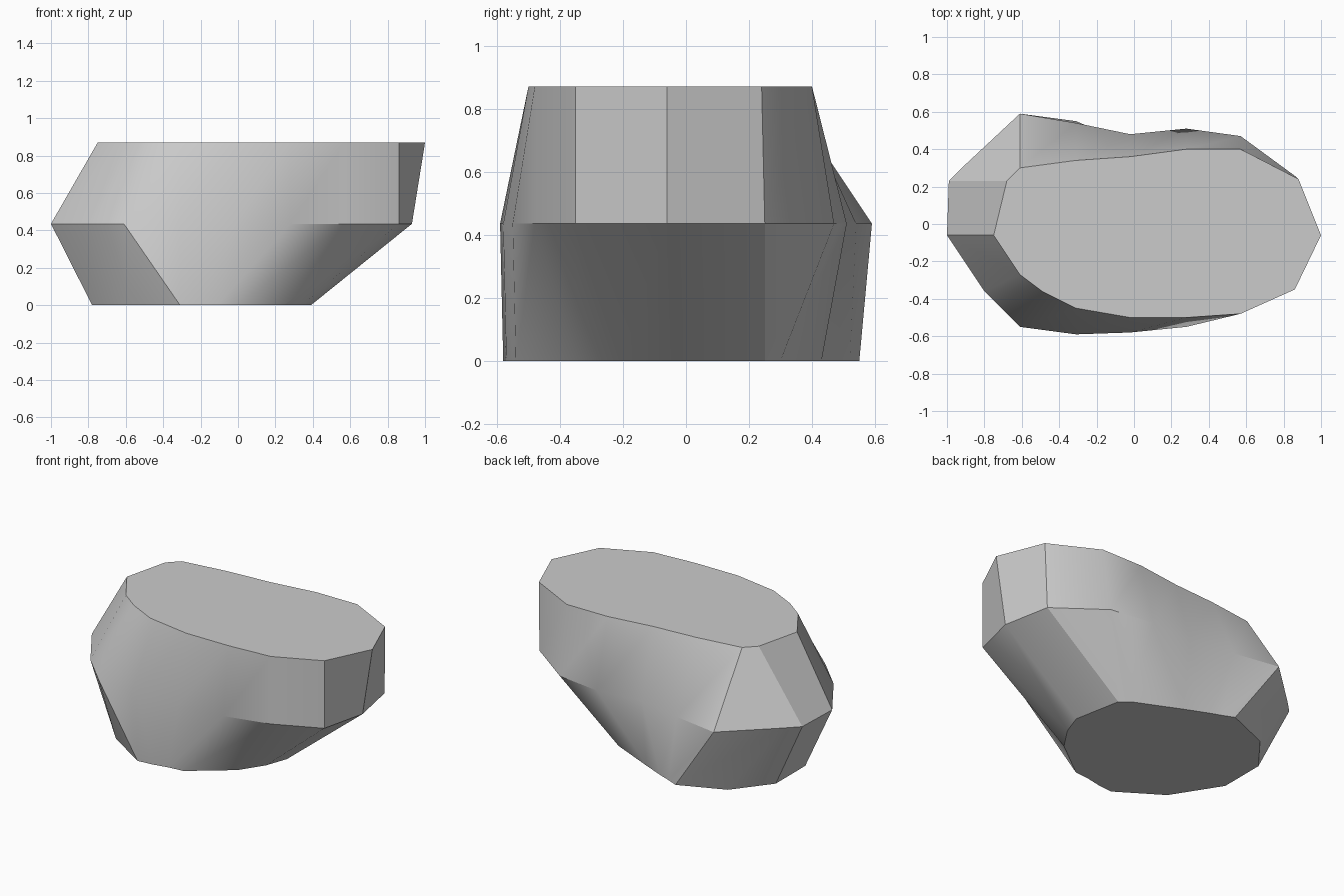
import bpy
import bmesh
import math

cube = bpy.data.objects.get("Cube")
if cube:
    bpy.data.objects.remove(cube, do_unlink=True)


def flat_material(name, colour):
    material = bpy.data.materials.new(name)
    material.use_nodes = True
    material.diffuse_color = colour
    shader = next(n for n in material.node_tree.nodes if n.type == 'BSDF_PRINCIPLED')
    shader.inputs["Base Color"].default_value = colour
    shader.inputs["Roughness"].default_value = 1
    return material


def loft(name, sections, material, sharp_angle):
    """Join matching outlines, given from low to high, into a closed solid."""
    bm = bmesh.new()
    rings = [[bm.verts.new((x, y, height)) for x, y in outline]
             for height, outline in sections]
    for lower, upper in zip(rings, rings[1:]):
        count = len(lower)
        for i in range(count):
            following = (i + 1) % count
            bm.faces.new((lower[i], lower[following], upper[following], upper[i]))
    bm.faces.new(list(reversed(rings[0])))
    bm.faces.new(rings[-1])
    bmesh.ops.recalc_face_normals(bm, faces=bm.faces)
    mesh = bpy.data.meshes.new(name)
    bm.to_mesh(mesh)
    bm.free()
    mesh.materials.append(material)
    solid = bpy.data.objects.new(name, mesh)
    bpy.context.collection.objects.link(solid)
    bpy.ops.object.select_all(action='DESELECT')
    solid.select_set(True)
    bpy.context.view_layer.objects.active = solid
    bpy.ops.object.shade_smooth_by_angle(angle=math.radians(sharp_angle))
    return solid


# Outlines run counterclockwise from the overhanging +x end
base = [(.39, -.06), (.33, .25), (.27, .3), (-.02, .43), (-.16, .49), (-.24, .52),
        (-.31, .55), (-.6, .43), (-.78, .2), (-.78, -.1), (-.59, -.4), (-.31, -.58),
        (-.21, -.57), (-.11, -.55), (-.01, -.54), (.24, -.35), (.34, -.2)]
waist = [(.93, -.06), (.87, .25), (.57, .47), (.28, .51), (-.02, .48), (-.31, .54),
         (-.61, .59), (-.91, .31), (-.99, .23), (-1, -.06), (-.8, -.36), (-.61, -.55),
         (-.31, -.59), (-.02, -.58), (.28, -.55), (.57, -.48), (.86, -.35)]
crown = [(1, -.06), (.88, .24), (.57, .4), (.28, .4), (-.02, .36), (-.31, .34),
         (-.61, .3), (-.64, .27), (-.68, .23), (-.75, -.06), (-.61, -.27), (-.49, -.36),
         (-.31, -.45), (-.02, -.5), (.28, -.5), (.57, -.48), (.86, -.35)]

# Leaning flat-topped boulder with a level ridge at half height
height = .87
stone = flat_material("stone grey", (.6, .6, .6, 1))
loft("boulder", [(0, base), (height / 2, waist), (height, crown)], stone, 30)
